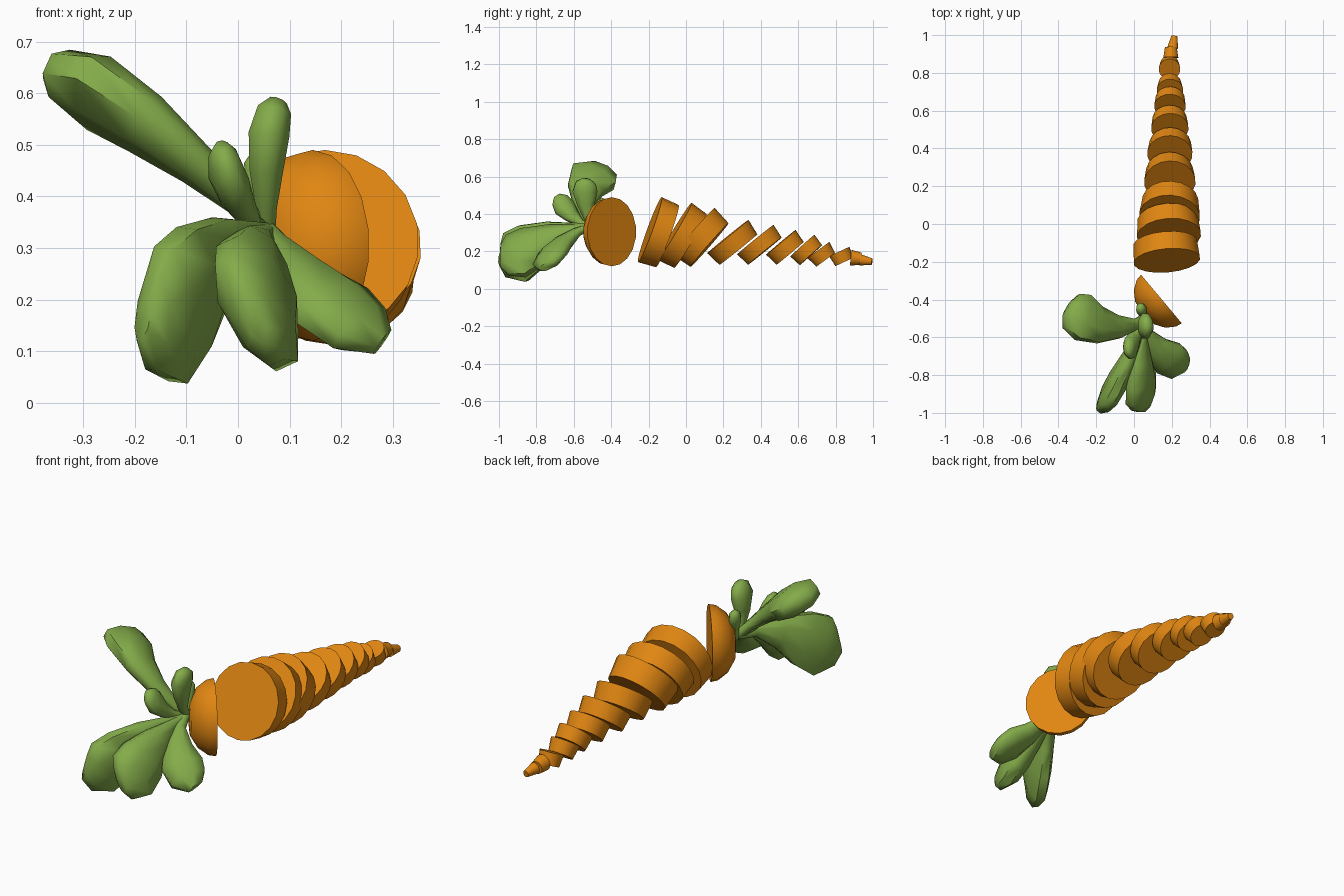
import bpy, bmesh, math
from mathutils import Vector, Matrix


def material(name, rgb):
    m = bpy.data.materials.new(name)
    m.diffuse_color = (*rgb, 1)
    return m


ORANGE = material("carrot orange", (0.75, 0.24, 0.006))
GREEN = material("leaf green", (0.23, 0.41, 0.068))


def loft(name, rings, mat, angle):
    """Skin a list of point rings and cap both ends."""
    bm = bmesh.new()
    vs = [[bm.verts.new(p) for p in ring] for ring in rings]
    n = len(vs[0])
    for a, b in zip(vs, vs[1:]):
        for i in range(n):
            j = (i + 1) % n
            bm.faces.new((a[i], a[j], b[j], b[i]))
    bm.faces.new(vs[0][::-1])
    bm.faces.new(vs[-1])
    bmesh.ops.recalc_face_normals(bm, faces=bm.faces)
    me = bpy.data.meshes.new(name)
    bm.to_mesh(me)
    bm.free()
    ob = bpy.data.objects.new(name, me)
    bpy.context.collection.objects.link(ob)
    me.materials.append(mat)
    bpy.ops.object.select_all(action='DESELECT')
    ob.select_set(True)
    bpy.context.view_layer.objects.active = ob
    bpy.ops.object.shade_smooth_by_angle(angle=math.radians(angle))
    return ob


def ellipse(c, u, v, n):
    return [c + u * math.cos(math.tau * (i + .5) / n) + v * math.sin(math.tau * (i + .5) / n)
            for i in range(n)]


def carrot_slice(name, x, top, tilt, r1, r2, thick, yaw=0, sides=18):
    """Leaning frustum, placed by the top point (y, z) of its front face."""
    t = math.radians(tilt)
    up = Vector((0, math.sin(t), math.cos(t)))
    axis = Vector((0, math.cos(t), -math.sin(t)))
    side = Vector((1, 0, 0))
    c = Vector((x, *top)) - up * r1
    rot = Matrix.Rotation(math.radians(yaw), 3, 'Z')
    up, axis, side = rot @ up, rot @ axis, rot @ side
    loft(name, [ellipse(c, side * r1 * .96, up * r1, sides),
                ellipse(c + axis * thick, side * r2 * .96, up * r2, sides)], ORANGE, 35)


# Body slices: x, top front (y, z), tilt, front radius, back radius, thickness, yaw
slices = [
    (.174, (-.130, .490), 20, .185, .177, .10, 5),
    (.185, (.030, .460), 31, .178, .168, .10, 4),
    (.188, (.153, .433), 41, .168, .155, .11, -3),
    (.190, (.334, .369), 51, .142, .130, .09, 2),
    (.190, (.468, .342), 51, .125, .116, .08, -2),
    (.190, (.586, .315), 50, .103, .095, .077, 2),
    (.190, (.687, .289), 48, .087, .080, .068, -2),
    (.190, (.767, .251), 54, .073, .062, .066, 0),
    (.188, (.874, .225), 65, .060, .052, .062, 0),
    # small tip pieces
    (.195, (.885, .208), 6, .042, .033, .055, 0),
    (.205, (.937, .184), 8, .030, .017, .063, -8),
]
for i, s in enumerate(slices):
    carrot_slice(f"carrot_slice_{i + 1}", *s)

# Head piece: dome with a flat cut face turned to the back right
centre = Vector((.145, -.397, .305))
axis = Vector((-.766, -.643, 0))
side = Vector((-.643, .766, 0))
up = Vector((0, 0, 1))
profile = [(.185, 0), (.178, .035), (.143, .082), (.085, .116), (.03, .122)]
loft("carrot_head", [ellipse(centre + axis * d, side * r * .92, up * r, 18)
                     for r, d in profile], ORANGE, 45)


def leaf(name, path, width_dir, half):
    """Paddle leaf: path points, blade direction, and (half width, half thickness) per point."""
    pts = [Vector(p) for p in path]
    rings = []
    for i, p in enumerate(pts):
        t = (pts[min(i + 1, len(pts) - 1)] - pts[max(i - 1, 0)]).normalized()
        w = Vector(width_dir)
        w = (w - t * t.dot(w)).normalized()
        n = t.cross(w)
        rings.append(ellipse(p, w * half[i][0], n * half[i][1], 8))
    loft(name, rings, GREEN, 60)


leaf("leaf_upper_left",
     [(.06, -.49, .33), (.01, -.53, .38), (-.08, -.545, .46), (-.18, -.535, .54),
      (-.27, -.495, .60), (-.33, -.46, .625), (-.355, -.445, .63)],
     (-.1, .27, .0),
     [(.02, .02), (.03, .025), (.065, .04), (.105, .058), (.138, .068), (.11, .055), (.045, .03)])

leaf("leaf_lower_left",
     [(.06, -.49, .33), (.025, -.60, .325), (-.03, -.72, .285), (-.085, -.83, .225),
      (-.13, -.91, .17), (-.165, -.97, .155), (-.185, -.99, .16)],
     (.12, 0, 1),
     [(.02, .02), (.03, .025), (.085, .045), (.14, .058), (.155, .056), (.10, .04), (.04, .02)])

leaf("leaf_lower_front",
     [(.06, -.49, .33), (.045, -.61, .315), (.04, -.72, .275), (.037, -.83, .22),
      (.036, -.91, .175), (.037, -.97, .155), (.037, -.995, .155)],
     (-.42, 0, .9),
     [(.02, .02), (.03, .025), (.08, .05), (.13, .066), (.14, .062), (.095, .042), (.04, .02)])

leaf("leaf_lower_right",
     [(.055, -.50, .335), (.075, -.58, .305), (.12, -.655, .245), (.18, -.71, .19),
      (.235, -.74, .145), (.28, -.745, .118)],
     (.1, .18, .07),
     [(.02, .02), (.03, .025), (.07, .045), (.105, .052), (.095, .045), (.045, .022)])

leaf("leaf_upper_right",
     [(.055, -.49, .32), (.055, -.525, .38), (.055, -.535, .45), (.06, -.54, .52),
      (.07, -.535, .565), (.078, -.53, .585)],
     (0, 1, 0),
     [(.018, .018), (.025, .022), (.05, .035), (.072, .043), (.058, .036), (.025, .018)])

leaf("leaf_small_front",
     [(.055, -.49, .33), (.025, -.56, .35), (.0, -.61, .39), (-.018, -.65, .435),
      (-.027, -.675, .475), (-.032, -.69, .498)],
     (0, 1, -.3),
     [(.018, .018), (.022, .018), (.045, .03), (.062, .037), (.05, .03), (.02, .014)])

leaf("leaf_small_back",
     [(.055, -.48, .32), (.05, -.47, .38), (.04, -.455, .43), (.035, -.445, .465), (.033, -.44, .482)],
     (0, 1, 0),
     [(.015, .015), (.02, .018), (.036, .028), (.03, .025), (.012, .01)])
